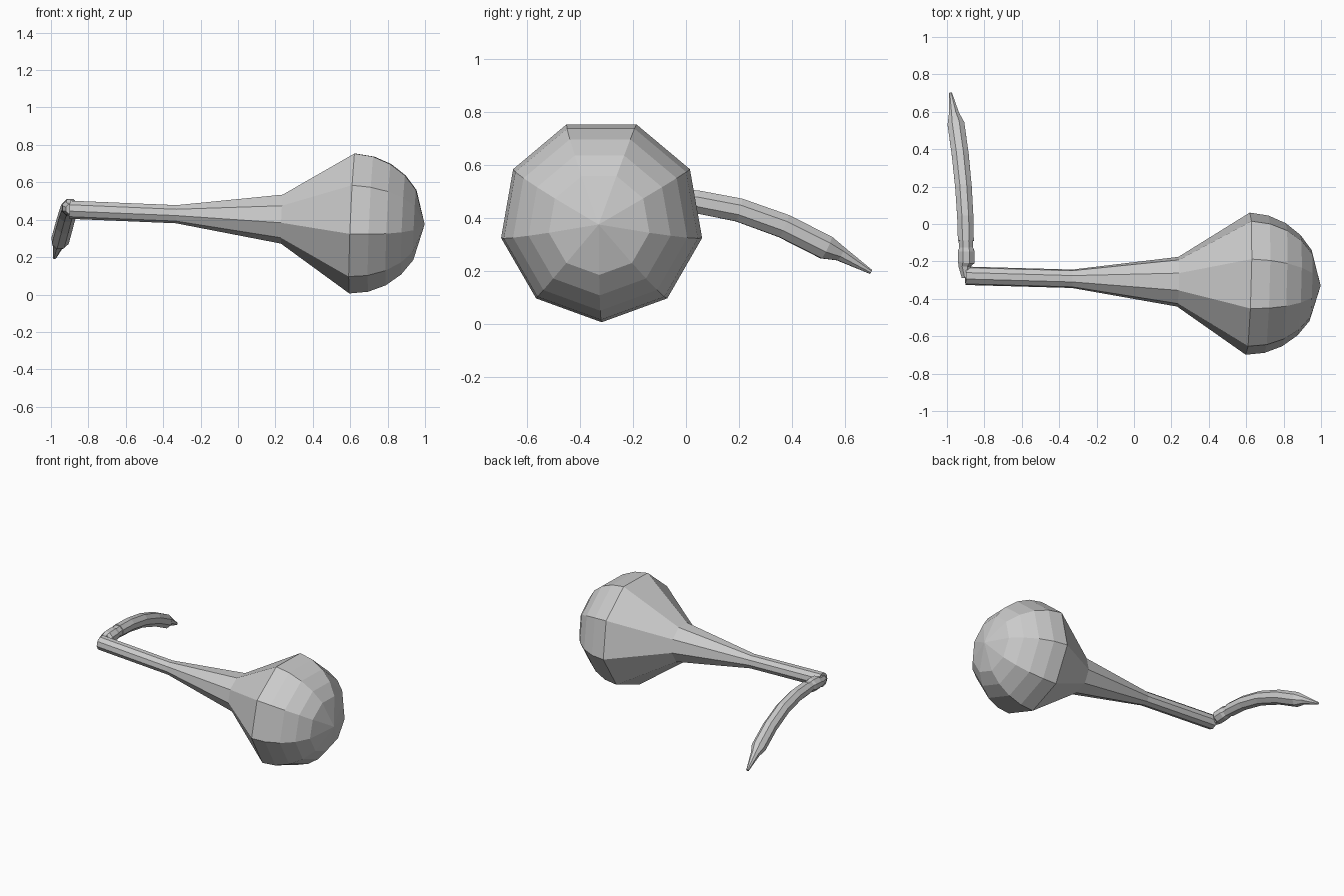
import bpy, bmesh, math
from mathutils import Vector

if "Cube" in bpy.data.objects:
    bpy.data.objects.remove(bpy.data.objects["Cube"])


def tube(name, path, sides, phase, up=(0, 0, 1)):
    """Flat-shaded tube through (x, y, z, radius) stations; radius 0 makes a point."""
    bm = bmesh.new()
    pts = [Vector(p[:3]) for p in path]
    rings = []
    for i, p in enumerate(pts):
        t = (pts[min(i + 1, len(pts) - 1)] - pts[max(i - 1, 0)]).normalized()
        side = Vector(up).cross(t).normalized()
        top = t.cross(side)
        r = path[i][3]
        if r == 0:
            rings.append([bm.verts.new(p)])
            continue
        angles = [phase + 2 * math.pi * k / sides for k in range(sides)]
        rings.append([bm.verts.new(p + r * (side * math.cos(a) + top * math.sin(a)))
                      for a in angles])
    for a, b in zip(rings, rings[1:]):
        for k in range(sides):
            j = (k + 1) % sides
            if len(b) == 1:
                bm.faces.new((a[k], a[j], b[0]))
            else:
                bm.faces.new((a[k], a[j], b[j], b[k]))
    for ring in (rings[0], rings[-1]):
        if len(ring) > 2:
            bm.faces.new(ring)
    bmesh.ops.recalc_face_normals(bm, faces=bm.faces)
    me = bpy.data.meshes.new(name)
    bm.to_mesh(me)
    bm.free()
    ob = bpy.data.objects.new(name, me)
    bpy.context.collection.objects.link(ob)
    return ob


# bulb head and long neck: nine-sided body on a slightly tilted straight axis
R = 0.386
profile = [(-0.9, 0.05), (-0.33, 0.05), (0.235, 0.135), (0.611, R)]
profile += [(0.611 + R * math.sin(math.radians(a)), R * math.cos(math.radians(a)))
            for a in (15, 30, 45, 60)]
profile.append((0.998, 0))
tube("bulb_and_neck",
     [(x, -0.302 - 0.028 * x, 0.417 - 0.042 * x, r) for x, r in profile],
     9, -math.pi / 2)

# small swivel joint between neck and handle
tube("joint",
     [(-0.895, -0.285, 0.457, 0.028), (-0.905, -0.225, 0.46, 0.036),
      (-0.897, -0.205, 0.463, 0.047), (-0.897, -0.145, 0.466, 0.047),
      (-0.898, -0.125, 0.467, 0.04), (-0.9, -0.08, 0.467, 0.042)],
     8, math.pi / 8)

# curved handle ending in a tapered tip
tube("handle",
     [(-0.899, -0.09, 0.468, 0.046), (-0.902, 0.04, 0.461, 0.047),
      (-0.912, 0.2, 0.43, 0.048), (-0.929, 0.37, 0.369, 0.049),
      (-0.951, 0.53, 0.288, 0.049), (-0.962, 0.585, 0.264, 0.03),
      (-0.981, 0.699, 0.196, 0.009)],
     8, math.pi / 8)
